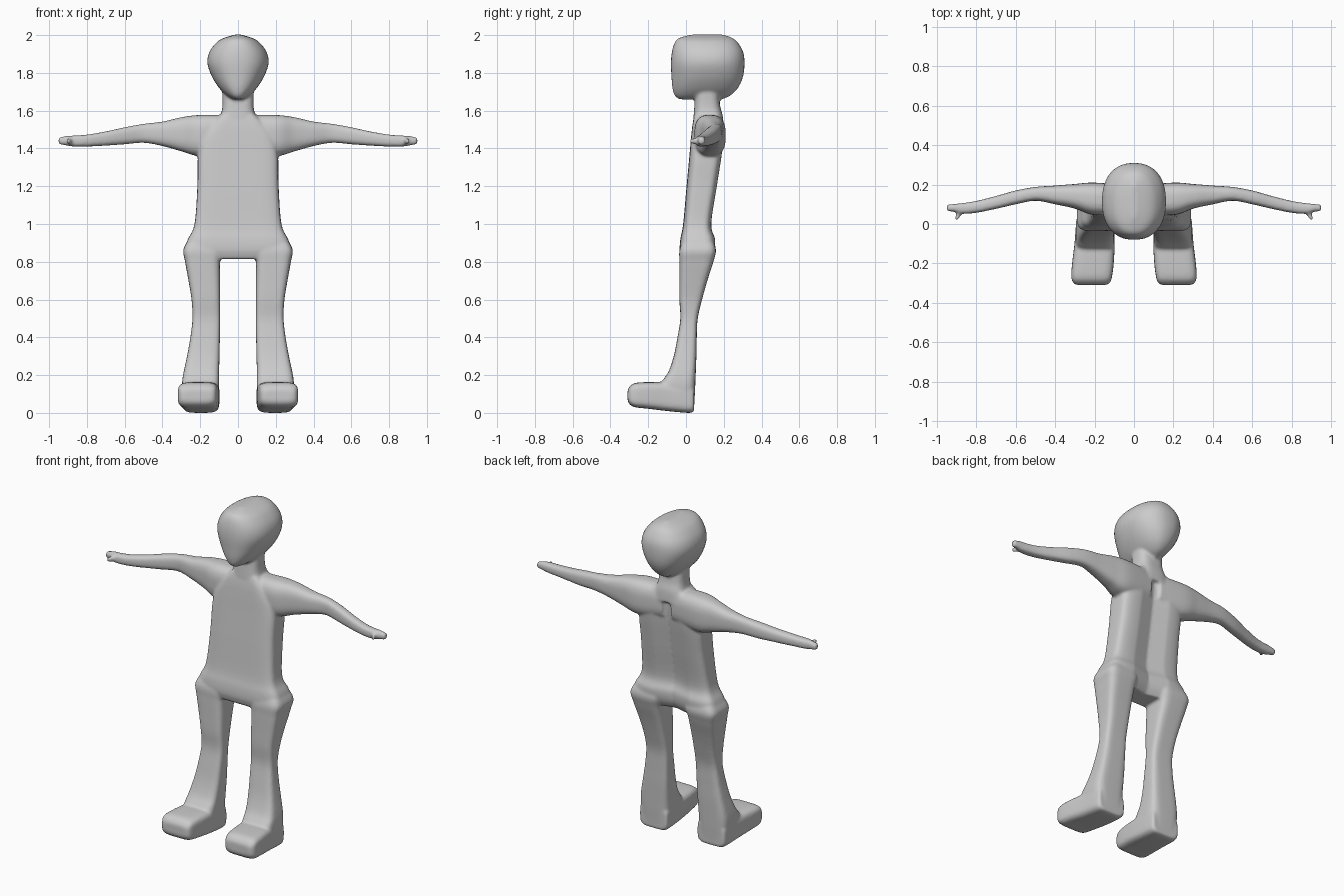
import bpy, bmesh, math

bm = bmesh.new()
AXES = {'x': (0, 1, 2), 'y': (1, 0, 2), 'z': (2, 0, 1)}


def catmull(a, b, c, d, t):
    return 0.5 * (2*b + (c - a)*t + (2*a - 5*b + 4*c - d)*t*t + (3*b - a - 3*c + d)*t**3)


def loft(axis, rings, power, sides=(1,), warp=None, n=40, steps=5):
    """Closed skin through rings (position, u0, u1, v0, v1) of superellipse section."""
    p = [rings[0]] + rings + [rings[-1]]
    path = [[catmull(*q, s / steps) for q in zip(*p[i:i + 4])]
            for i in range(len(rings) - 1) for s in range(steps)] + [rings[-1]]
    it, iu, iv = AXES[axis]
    for side in sides:
        loops = []
        for t, u0, u1, v0, v1 in path:
            loop = []
            for k in range(n):
                a = 2 * math.pi * k / n
                c, s = math.cos(a), math.sin(a)
                co = [0, 0, 0]
                co[it] = t
                co[iu] = (u0 + u1)/2 + (u1 - u0)/2 * math.copysign(abs(c)**(2/power), c)
                co[iv] = (v0 + v1)/2 + (v1 - v0)/2 * math.copysign(abs(s)**(2/power), s)
                if warp:
                    co = warp(*co)
                loop.append(bm.verts.new((co[0] * side, co[1], co[2])))
            loops.append(loop)
        faces = [bm.faces.new((A[k], A[(k+1) % n], B[(k+1) % n], B[k]))
                 for A, B in zip(loops, loops[1:]) for k in range(n)]
        faces += [bm.faces.new(loops[0]), bm.faces.new(loops[-1])]
        bmesh.ops.recalc_face_normals(bm, faces=faces)


def spine_groove(x, y, z):
    if y > 0.08:
        y -= 0.028 * math.exp(-(x / 0.06)**2)
    return [x, y, z]


# torso
loft('z', [(0.815, -.25, .25, -.02, .125), (0.86, -.283, .283, -.033, .15),
           (0.92, -.265, .265, -.03, .155), (1.0, -.23, .23, -.015, .135),
           (1.2, -.215, .215, .003, .165), (1.36, -.212, .212, .018, .19),
           (1.46, -.19, .19, .027, .20), (1.53, -.14, .14, .035, .20),
           (1.58, -.09, .09, .045, .185)], 5, warp=spine_groove)
# neck
loft('z', [(1.5, -.13, .13, .035, .20), (1.57, -.095, .095, .04, .195),
           (1.63, -.082, .082, .045, .18), (1.74, -.085, .085, .055, .17)], 3)
# head
loft('z', [(1.66, -.025, .025, -.035, .19), (1.68, -.06, .06, -.06, .235),
           (1.72, -.1, .1, -.072, .275), (1.78, -.138, .138, -.077, .302),
           (1.85, -.162, .162, -.08, .31), (1.91, -.152, .152, -.075, .303),
           (1.96, -.115, .115, -.06, .275), (1.985, -.075, .075, -.035, .245),
           (2.003, -.015, .015, .03, .195)], 2.3)
# arms
loft('x', [(0.03, .05, .195, 1.38, 1.575), (0.2, .045, .21, 1.36, 1.577),
           (0.3, .078, .203, 1.385, 1.565), (0.4, .10, .195, 1.413, 1.542),
           (0.5, .118, .188, 1.43, 1.53), (0.6, .10, .17, 1.422, 1.512),
           (0.7, .077, .142, 1.415, 1.49), (0.8, .057, .117, 1.41, 1.473),
           (0.87, .052, .106, 1.41, 1.468), (0.91, .062, .102, 1.416, 1.466),
           (0.95, .065, .098, 1.424, 1.456)], 2.8, sides=(1, -1))
# thumbs
loft('y', [(.085, .85, .89, 1.42, 1.46), (.055, .872, .9, 1.422, 1.456),
           (.022, .892, .91, 1.426, 1.452)], 3, sides=(1, -1))
# legs
loft('z', [(0.95, .1, .235, 0, .125), (0.87, .085, .288, -.033, .158),
           (0.8, .095, .28, -.035, .145), (0.7, .095, .262, -.035, .113),
           (0.6, .095, .246, -.035, .085), (0.5, .095, .241, -.03, .062),
           (0.4, .096, .252, -.045, .057), (0.3, .098, .27, -.065, .055),
           (0.22, .1, .287, -.092, .052), (0.17, .1, .295, -.125, .05),
           (0.12, .1, .295, -.15, .048), (0.03, .105, .285, -.12, .043)], 4.5, sides=(1, -1))
# feet
loft('y', [(.043, .11, .28, .012, .13), (.02, .1, .292, 0, .15),
           (-.1, .098, .302, .01, .162), (-.2, .103, .314, .022, .163),
           (-.27, .112, .318, .03, .158), (-.298, .122, .308, .045, .14),
           (-.309, .14, .29, .065, .12)], 4.5, sides=(1, -1))

mesh = bpy.data.meshes.new("body")
bm.to_mesh(mesh)
bm.free()
body = bpy.data.objects.new("body", mesh)
bpy.context.collection.objects.link(body)

# fuse all parts into one smooth skin
fuse = body.modifiers.new("fuse", 'REMESH')
fuse.mode = 'VOXEL'
fuse.voxel_size = 0.008
fuse.use_smooth_shade = True
soften = body.modifiers.new("soften", 'SMOOTH')
soften.factor = 0.5
soften.iterations = 5
